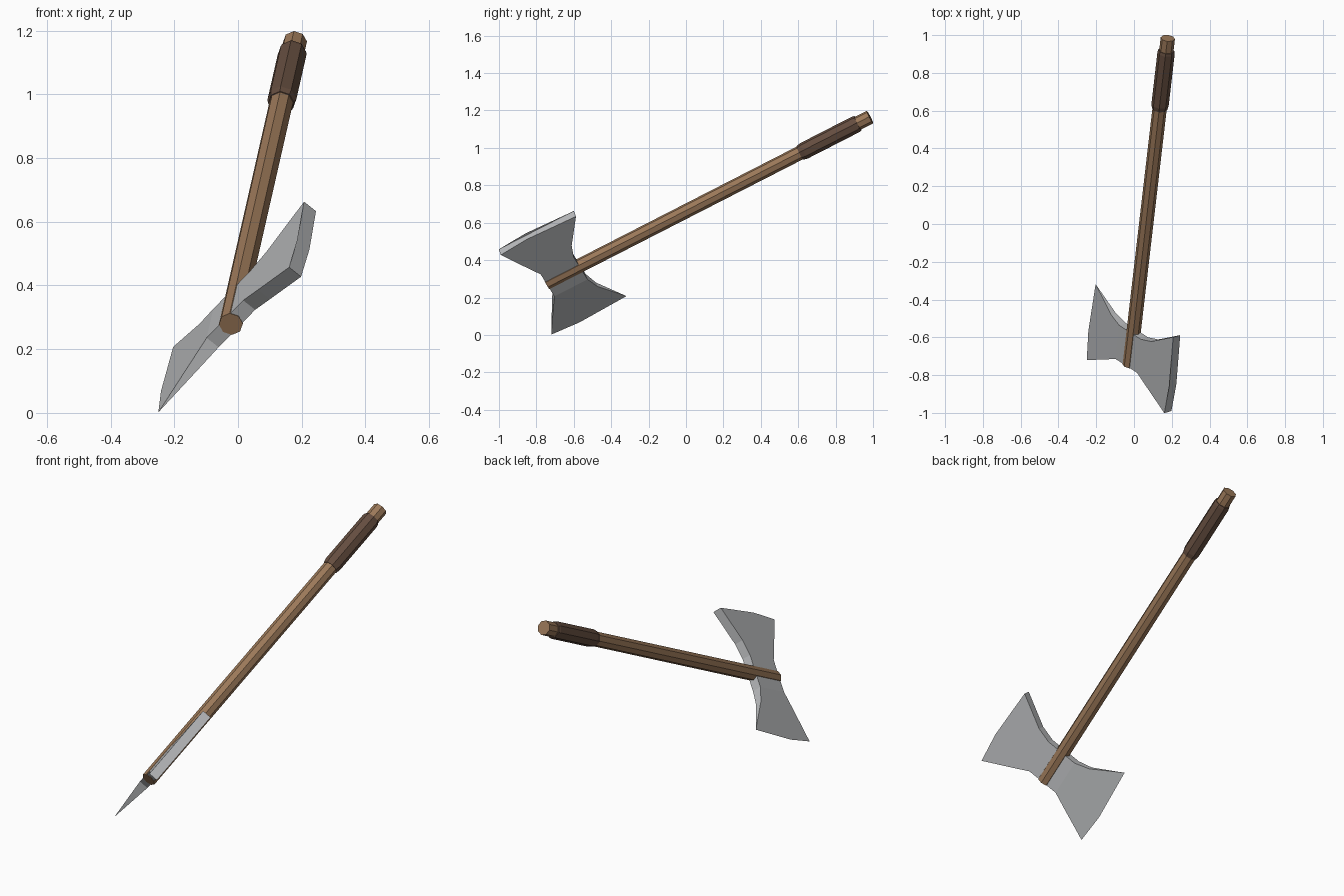
import bpy, bmesh, math
from mathutils import Matrix, Vector

cube = bpy.data.objects.get("Cube")
if cube:
    bpy.data.objects.remove(cube)

# Tilted frame: u runs up the handle, v across the blades, w through the head
u_axis = Vector((0.103, 0.885, 0.453)).normalized()
v_axis = Vector((0.637, -0.405, 0.655))
v_axis = (v_axis - u_axis * v_axis.dot(u_axis)).normalized()
w_axis = u_axis.cross(v_axis)
FRAME = Matrix((u_axis, v_axis, w_axis)).transposed().to_4x4()
FRAME.translation = (-0.012, -0.657, 0.325)


def material(name, color):
    mat = bpy.data.materials.new(name)
    mat.use_nodes = True
    mat.diffuse_color = (*color, 1)
    bsdf = next(n for n in mat.node_tree.nodes if n.type == "BSDF_PRINCIPLED")
    bsdf.inputs["Base Color"].default_value = (*color, 1)
    return mat


def loft(name, rings, mat):
    """Skin a list of point rings, close both ends and place it in the frame."""
    bm = bmesh.new()
    loops = [[bm.verts.new(p) for p in ring] for ring in rings]
    count = len(loops[0])
    for lower, upper in zip(loops, loops[1:]):
        for i in range(count):
            j = (i + 1) % count
            bm.faces.new((lower[i], lower[j], upper[j], upper[i]))
    bm.faces.new(loops[0][::-1])
    bm.faces.new(loops[-1])
    bmesh.ops.remove_doubles(bm, verts=bm.verts, dist=0.0001)
    bmesh.ops.dissolve_limit(bm, angle_limit=0.01, verts=bm.verts, edges=bm.edges)
    bmesh.ops.recalc_face_normals(bm, faces=bm.faces)
    bm.transform(FRAME)
    mesh = bpy.data.meshes.new(name)
    bm.to_mesh(mesh)
    bm.free()
    mesh.materials.append(mat)
    obj = bpy.data.objects.new(name, mesh)
    bpy.context.collection.objects.link(obj)
    return obj


def rod_ring(u, radius, sides=8):
    angles = [math.tau * i / sides for i in range(sides)]
    return [(u, radius * math.cos(a), radius * math.sin(a)) for a in angles]


def head_ring(v, low, high, half, bow=0.0):
    mid = -0.06
    return [(low, v, half), (mid, v + bow, half), (high, v, half),
            (high, v, -half), (mid, v + bow, -half), (low, v, -half)]


wood = material("warm wood", (0.33, 0.19, 0.10))
leather = material("dark leather", (0.13, 0.075, 0.05))
steel = material("grey steel", (0.48, 0.49, 0.50))

# Handle and its wrapped grip
loft("handle", [rod_ring(-0.102, 0.038), rod_ring(1.853, 0.038)], wood)
loft("grip", [rod_ring(1.43, 0.041), rod_ring(1.455, 0.046),
              rod_ring(1.765, 0.046), rod_ring(1.78, 0.043)], leather)

# Head: one wedge blade, the central block and one blunt blade
T = 0.0245
loft("axe_head", [
    head_ring(-0.337, -0.227, 0.227, 0.0, -0.014),
    head_ring(-0.17, -0.142, 0.124, T * 0.68),
    head_ring(-0.09, -0.1, 0.1, T),
    head_ring(0.09, -0.1, 0.1, T),
    head_ring(0.17, -0.142, 0.124, T),
    head_ring(0.337, -0.227, 0.227, T, 0.014),
], steel)
